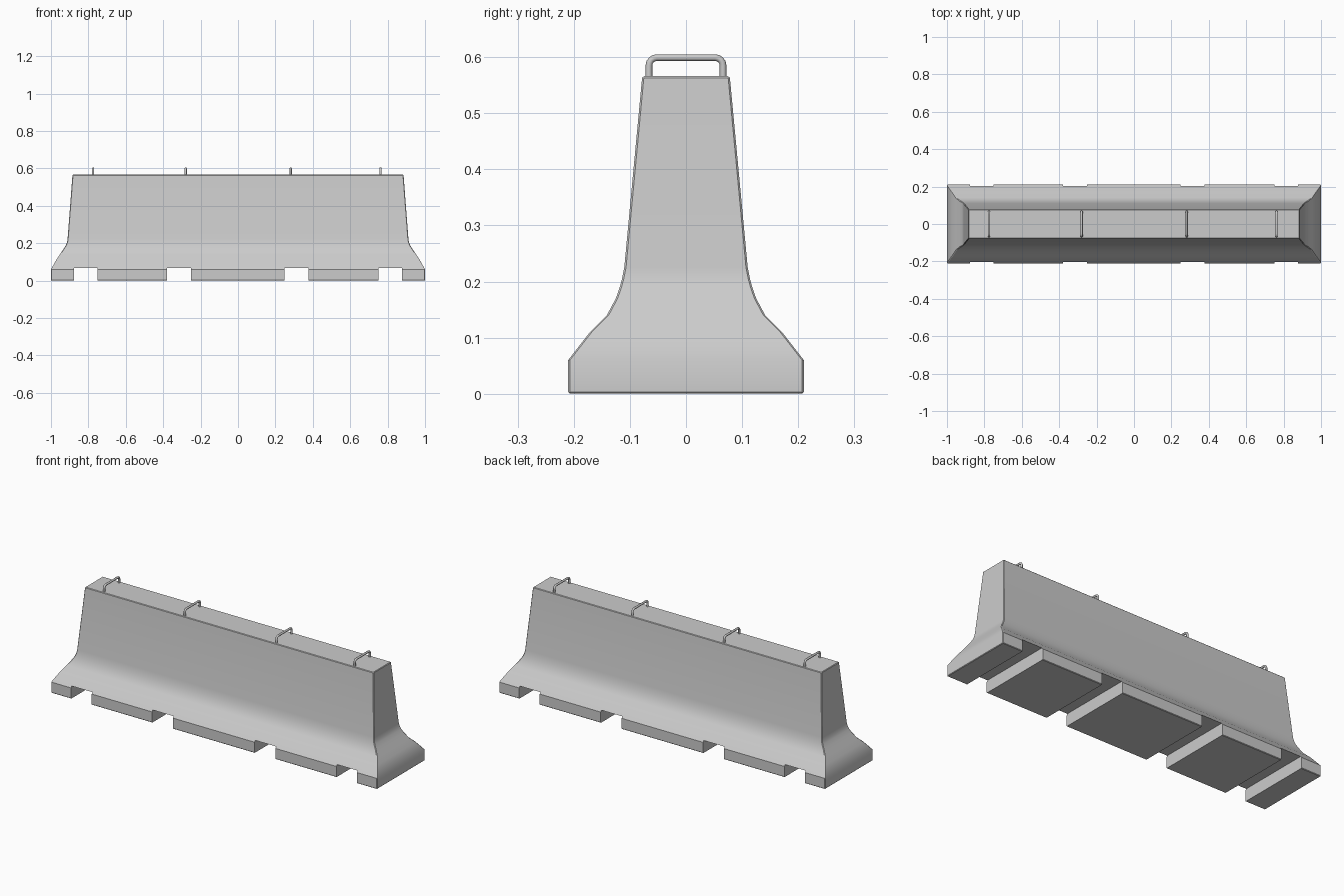
import bpy, bmesh, math

if "Cube" in bpy.data.objects:
    bpy.data.objects.remove(bpy.data.objects["Cube"])


def make_object(name, bm):
    bmesh.ops.recalc_face_normals(bm, faces=bm.faces[:])
    mesh = bpy.data.meshes.new(name)
    bm.to_mesh(mesh)
    bm.free()
    ob = bpy.data.objects.new(name, mesh)
    bpy.context.collection.objects.link(ob)
    return ob


def activate(ob):
    bpy.ops.object.select_all(action='DESELECT')
    ob.select_set(True)
    bpy.context.view_layer.objects.active = ob


# barrier body: stacked rectangles (z, half length, half width)
profile = [
    (0.0, 1.0, 0.21), (0.06, 1.0, 0.21), (0.11, 0.972, 0.171),
    (0.14, 0.952, 0.141), (0.17, 0.932, 0.125), (0.19, 0.92, 0.118),
    (0.205, 0.914, 0.114), (0.225, 0.911, 0.110), (0.566, 0.885, 0.078),
]
bm = bmesh.new()
rings = [[bm.verts.new((sx * x, sy * y, z))
          for sx, sy in ((-1, -1), (1, -1), (1, 1), (-1, 1))]
         for z, x, y in profile]
for low, high in zip(rings, rings[1:]):
    for i in range(4):
        j = (i + 1) % 4
        bm.faces.new((low[i], low[j], high[j], high[i]))
bm.faces.new(rings[0][::-1])
bm.faces.new(rings[-1])
body = make_object("barrier_body", bm)

bevel = body.modifiers.new("soft_edges", 'BEVEL')
bevel.width = 0.003
bevel.segments = 1
bevel.limit_method = 'ANGLE'
bevel.angle_limit = math.radians(50)

# drainage and forklift slots cut through the base
bm = bmesh.new()
for x0, x1 in ((-0.877, -0.75), (-0.38, -0.252), (0.248, 0.376), (0.75, 0.876)):
    box = bmesh.ops.create_cube(bm, size=1.0)["verts"]
    for v in box:
        v.co.x = x0 if v.co.x < 0 else x1
        v.co.y *= 0.6
        v.co.z = -0.1 if v.co.z < 0 else 0.068
cutter = make_object("slot_cutter", bm)
cutter.hide_render = True
cut = body.modifiers.new("slots", 'BOOLEAN')
cut.operation = 'DIFFERENCE'
cut.solver = 'EXACT'
cut.object = cutter

activate(body)
bpy.ops.object.convert(target='MESH')
bpy.data.objects.remove(cutter, do_unlink=True)
bpy.ops.object.shade_smooth_by_angle(angle=math.radians(30))

# lifting loops: bent round bar
R, HALF, TOP, BEND = 0.006, 0.066, 0.599, 0.014
half = [(HALF, 0.54)]
for k in range(5):
    a = math.radians(22.5 * k)
    half.append((HALF - BEND + BEND * math.cos(a), TOP - BEND + BEND * math.sin(a)))
path = half + [(-y, z) for y, z in reversed(half)]
for n, x in enumerate((-0.775, -0.28, 0.282, 0.762), 1):
    cu = bpy.data.curves.new(f"lifting_loop_{n}", 'CURVE')
    cu.dimensions = '3D'
    cu.bevel_depth = R
    cu.bevel_resolution = 2
    cu.use_fill_caps = True
    sp = cu.splines.new('POLY')
    sp.points.add(len(path) - 1)
    for p, (y, z) in zip(sp.points, path):
        p.co = (x, y, z, 1)
    loop = bpy.data.objects.new(f"lifting_loop_{n}", cu)
    bpy.context.collection.objects.link(loop)
    activate(loop)
    bpy.ops.object.convert(target='MESH')
    bpy.ops.object.shade_smooth_by_angle(angle=math.radians(50))
